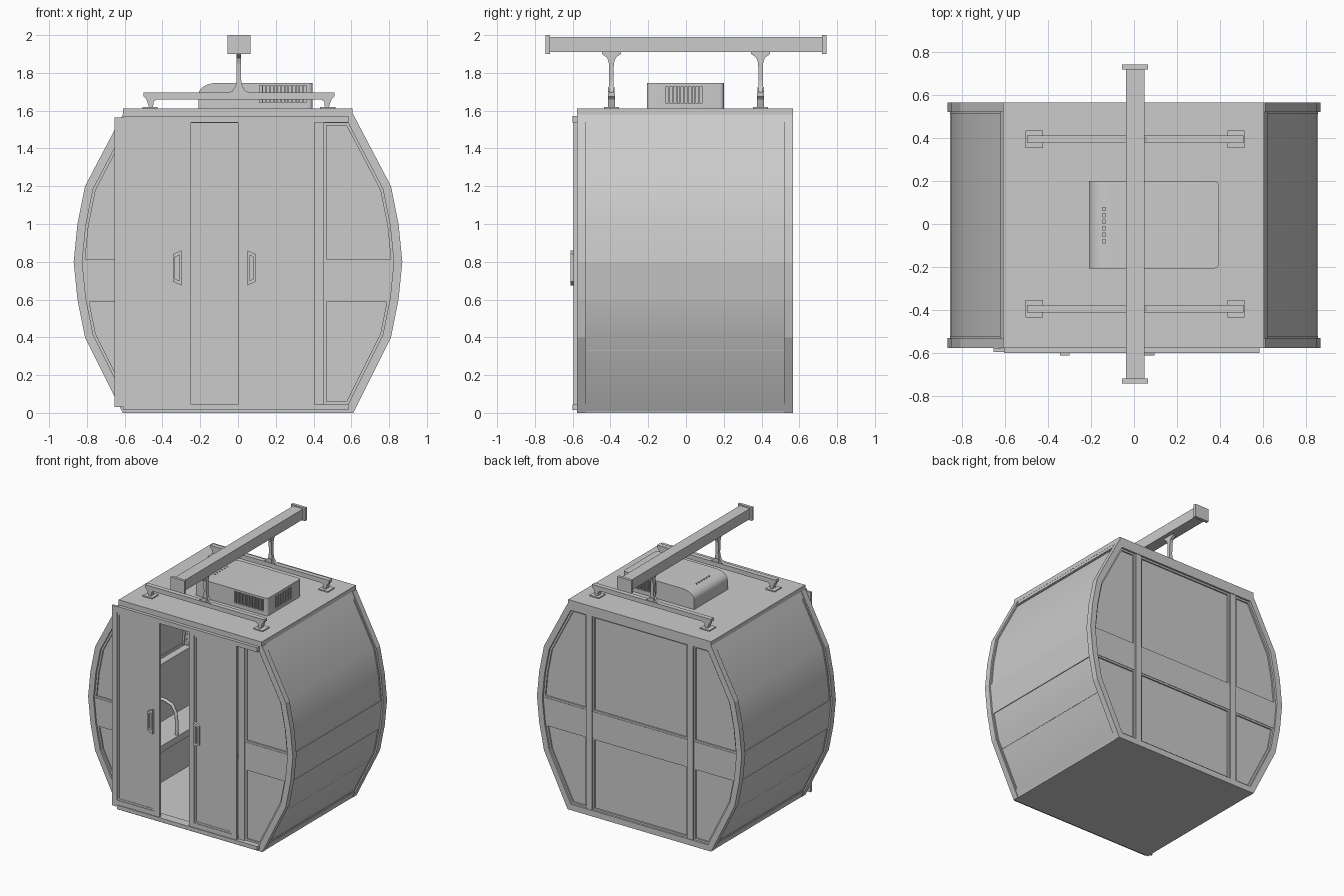
import bpy, bmesh, math
from mathutils import Vector

if "Cube" in bpy.data.objects:
    bpy.data.objects.remove(bpy.data.objects["Cube"])

# ---------- helpers ----------
def finish(name, bm, smooth=False):
    bmesh.ops.recalc_face_normals(bm, faces=bm.faces)
    me = bpy.data.meshes.new(name)
    bm.to_mesh(me)
    bm.free()
    ob = bpy.data.objects.new(name, me)
    bpy.context.collection.objects.link(ob)
    if smooth:
        bpy.ops.object.select_all(action='DESELECT')
        ob.select_set(True)
        bpy.context.view_layer.objects.active = ob
        bpy.ops.object.shade_smooth_by_angle(angle=math.radians(30))
    return ob

def loft(name, loops, a, b, axis='y', smooth=False, edit=None):
    """Extrude a flat outline (or outline + hole) from a to b along an axis."""
    bm = bmesh.new()
    put = (lambda u, v, t: (u, t, v)) if axis == 'y' else (lambda u, v, t: (t, u, v))
    rows = [[[bm.verts.new(put(u, v, t)) for u, v in lp] for t in (a, b)] for lp in loops]
    n = len(loops[0])
    for r in rows:
        for i in range(n):
            j = (i + 1) % n
            bm.faces.new((r[0][i], r[0][j], r[1][j], r[1][i]))
    for k in (0, 1):
        if len(rows) == 1:
            bm.faces.new(rows[0][k])
        else:
            o, h = rows[0][k], rows[1][k]
            for i in range(n):
                j = (i + 1) % n
                bm.faces.new((o[i], o[j], h[j], h[i]))
    if edit:
        edit(bm)
    return finish(name, bm, smooth)

def rect(x0, x1, z0, z1):
    return [(x0, z0), (x1, z0), (x1, z1), (x0, z1)]

def box(name, x0, x1, y0, y1, z0, z1):
    return loft(name, [rect(x0, x1, z0, z1)], y0, y1)

def inset(poly, d):
    """Offset a convex counter-clockwise outline inwards."""
    out, n = [], len(poly)
    for i in range(n):
        p, q, r = (Vector(poly[(i + k) % n]) for k in (-1, 0, 1))
        e, f = (q - p).normalized(), (r - q).normalized()
        n1, n2 = Vector((-e.y, e.x)), Vector((-f.y, f.x))
        out.append(tuple(q + (n1 + n2) * d / (1 + n1.dot(n2))))
    return out

def clip(poly, x0, x1, z0, z1):
    for ax, lim, s in ((0, x0, 1), (0, x1, -1), (1, z0, 1), (1, z1, -1)):
        out = []
        for i, q in enumerate(poly):
            p = poly[i - 1]
            fp, fq = s * (p[ax] - lim), s * (q[ax] - lim)
            if (fp > 1e-6 and fq < -1e-6) or (fp < -1e-6 and fq > 1e-6):
                t = fp / (fp - fq)
                out.append((p[0] + t * (q[0] - p[0]), p[1] + t * (q[1] - p[1])))
            if fq >= -1e-6:
                out.append(q)
        poly = out
    return poly

HALF = [(.61, 0), (.81, .4), (.85, .6), (.87, .8), (.85, 1.0), (.81, 1.2), (.61, 1.58)]
SHELL = HALF + [(-x, z) for x, z in reversed(HALF)]
INNER = inset(SHELL, .045)
Y0, Y1 = -.577, .567

# ---------- front and back walls ----------
for label, outer, s in (("front", Y0, 1), ("back", Y1, -1)):
    y = lambda d: outer + s * d
    loft(label + "_frame", [SHELL, INNER], y(0), y(.045))
    for x in (-.43, .43):
        box(label + "_post", x - .025, x + .025, y(.004), y(.042), .04, 1.54)
    spans = [(-1, -.455), (.455, 1)] + ([(-.405, .405)] if label == "back" else [])
    for x0, x1 in spans:
        loft(label + "_band", [clip(INNER, x0, x1, .6, .8)], y(.012), y(.038))
        for z0, z1 in ((0, .6), (.8, 2)):
            w = clip(INNER, x0, x1, z0, z1)
            loft(label + "_window", [w], y(.025), y(.035))
            loft(label + "_window_gasket", [w, inset(w, .014)], y(.015), y(.037))

# ---------- curved side walls ----------
def wall_x(z):
    for (xa, za), (xb, zb) in zip(HALF, HALF[1:]):
        if z <= zb:
            return xa + (xb - xa) * (z - za) / (zb - za)

def strip(name, side, z0, z1, d0, d1, y0, y1):
    zs = [z0] + [z for _, z in HALF if z0 < z < z1] + [z1]
    pts = [(side * (wall_x(z) - d0), z) for z in zs]
    pts += [(side * (wall_x(z) - d1), z) for z in reversed(zs)]
    loft(name, [pts], y0, y1, smooth=True)

ya, yb = Y0 + .042, Y1 - .042
for side in (-1, 1):
    strip("side_sill", side, 0, .05, .006, .05, ya, yb)
    strip("side_header", side, 1.54, 1.58, .006, .05, ya, yb)
    strip("side_band", side, .6, .8, .012, .035, ya, yb)
    for z0, z1 in ((.05, .6), (.8, 1.54)):
        strip("side_window", side, z0, z1, .017, .03, ya, yb)
        for e0, e1 in ((ya, ya + .012), (yb - .012, yb)):
            strip("side_gasket", side, z0, z1, .012, .03, e0, e1)
        for e0, e1 in ((z0, z0 + .012), (z1 - .012, z1)):
            strip("side_gasket", side, e0, e1, .012, .03, ya, yb)

# ---------- floor and roof ----------
box("floor", -.608, .608, Y0 + .002, Y1 - .002, 0, .04)
box("roof_lower", -.595, .595, Y0 + .004, Y1 - .004, 1.555, 1.59)
box("roof_plate", -.61, .605, Y0, Y1, 1.58, 1.612)

# ---------- sliding doors ----------
box("door_rail_top", -.605, .585, -.602, Y0 + .002, 1.537, 1.572)
box("door_rail_bottom", -.605, .585, -.602, Y0 + .002, .015, .045)
for label, x0 in (("left", -.655), ("right", 0)):
    door = rect(x0, x0 + .405, .03, 1.565)
    pane = rect(x0 + .045, x0 + .36, .08, 1.52)
    loft(label + "_door_frame", [door, pane], -.596, -.578)
    loft(label + "_door_window", [pane], -.589, -.582)
    loft(label + "_door_gasket", [pane, inset(pane, .014)], -.592, -.58)
    m = 1 if label == "left" else -1
    grip = [(-.125 + m * (u + .125), z) for u, z in
            ((-.3, .675), (-.3, .86), (-.345, .84), (-.345, .695))]
    hole = [(-.125 + m * (u + .125), z) for u, z in
            ((-.311, .7), (-.311, .835), (-.333, .825), (-.333, .71))]
    loft(label + "_door_handle", [grip, hole], -.612, -.594)

# ---------- benches inside ----------
for s in (-1, 1):
    name = "left_" if s < 0 else "right_"
    flip = lambda pts: [(s * u, z) for u, z in pts]
    loft(name + "bench_base", [flip([(.575, .04), (.6, .04), (.77, .37), (.575, .33)])], -.52, .51)
    loft(name + "bench_seat", [flip(rect(.5, .76, .33, .38))], -.52, .51)
    loft(name + "bench_back", [flip([(.73, .38), (.78, .38), (.81, .8), (.755, .8)])], -.52, .51)
    cu = bpy.data.curves.new(name + "armrest", 'CURVE')
    cu.dimensions, cu.bevel_depth, cu.bevel_resolution = '3D', .012, 2
    sp = cu.splines.new('POLY')
    path = [(.77, .62), (.62, .62), (.56, .6), (.53, .55), (.52, .48), (.52, .37)]
    sp.points.add(len(path) - 1)
    for p, (u, z) in zip(sp.points, path):
        p.co = (s * u, 0, z, 1)
    bpy.context.collection.objects.link(bpy.data.objects.new(name + "armrest", cu))

# ---------- roof rails and hangers ----------
RAIL = [(.505, 1.695), (.505, 1.675), (.49, 1.66), (.475, 1.615), (.455, 1.615),
        (.452, 1.648), (.435, 1.66)]
rail = RAIL + [(-x, z) for x, z in reversed(RAIL)]
for y in (-.395, .395):
    loft("roof_rail", [[(x + .005, z) for x, z in rail]], y - .018, y + .018)
    for x in (-.465, .475):
        box("rail_foot", x - .04, x + .04, y - .04, y + .04, 1.61, 1.62)
    low = [(.065, 1.69), (.035, 1.705), (.018, 1.73), (.01, 1.77), (.01, 1.86)]
    loft("hanger_lower", [[(u + .005, z) for u, z in low + [(-u, z) for u, z in reversed(low)]]],
         y - .012, y + .012)
    top = [(.01, 1.76), (.013, 1.85), (.022, 1.88), (.05, 1.9), (.05, 1.912)]
    loft("hanger_upper", [[(u + y, z) for u, z in top + [(-u, z) for u, z in reversed(top)]]],
         -.007, .017, axis='x')
    box("hanger_collar", -.012, .022, y - .017, y + .017, 1.7, 1.725)

# ---------- carrying beam ----------
box("beam", -.038, .048, -.735, .735, 1.91, 1.99)
for y in (-.732, .732):
    box("beam_end_plate", -.055, .065, y - .011, y + .011, 1.9, 2.0)

# ---------- roof air unit ----------
def round_end(bm):
    es = [e for e in bm.edges if all(v.co.x > .39 for v in e.verts)
          and abs(e.verts[0].co.z - e.verts[1].co.z) > .05]
    bmesh.ops.bevel(bm, geom=es, offset=.02, segments=4, profile=.5, affect='EDGES')

curve = [(-.21 + .1 * (1 - math.cos(t)), 1.685 + .062 * math.sin(t))
         for t in (i * math.pi / 12 for i in range(7))]
unit = loft("air_unit", [[(-.21, 1.608), (.395, 1.608), (.395, 1.747)] + curve[::-1]],
            -.207, .2, smooth=True, edit=round_end)

# vent slots cut into the two long sides, the flat end and the rounded end
bm = bmesh.new()
def slot(c, size):
    r = bmesh.ops.create_cube(bm, size=1)
    for v in r["verts"]:
        v.co = [c[k] + v.co[k] * size[k] for k in range(3)]
for i in range(13):
    for y in (-.207, .2):
        slot((.12 + i * .0195, y, 1.687), (.012, .03, .09))
for i in range(10):
    slot((.395, -.1 + i * .02, 1.682), (.03, .012, .09))
for i in range(6):
    slot((-.14, -.08 + i * .03, 1.735), (.012, .016, .03))
cutter = finish("vent_cutter", bm)
cutter.hide_render = True
cutter.hide_set(True)
mod = unit.modifiers.new("vents", 'BOOLEAN')
mod.operation, mod.solver, mod.object = 'DIFFERENCE', 'EXACT', cutter
